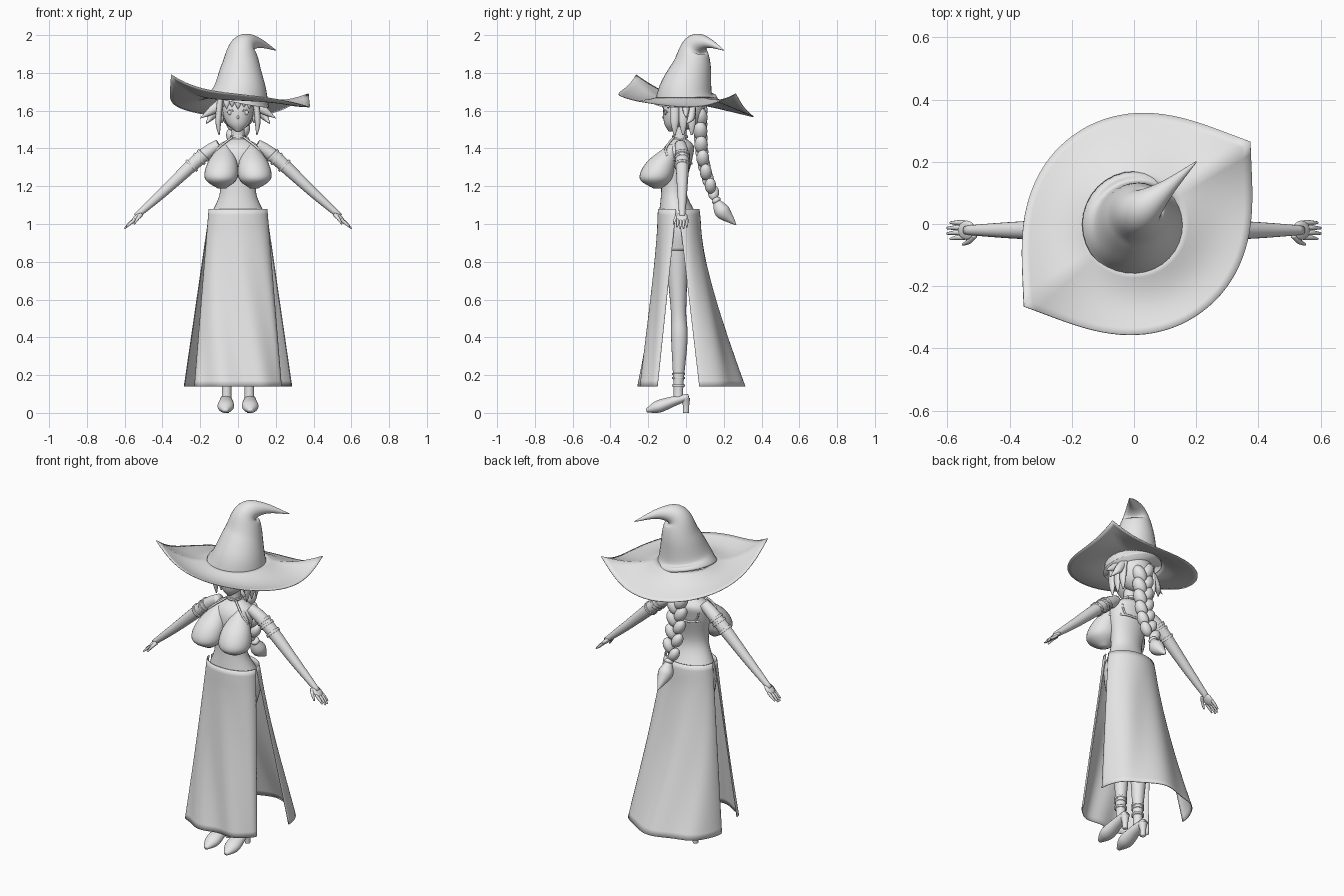
import bpy, bmesh, math
from mathutils import Vector, Matrix

cube = bpy.data.objects.get("Cube")
if cube:
    bpy.data.objects.remove(cube)

grey = bpy.data.materials.new("plain_grey")
grey.use_nodes = True
grey.diffuse_color = (.8, .8, .8, 1)
grey.node_tree.nodes["Principled BSDF"].inputs["Base Color"].default_value = grey.diffuse_color


def finish(name, bm, mirror=False, sheet=False):
    """Turn a bmesh into a smooth grey object, optionally mirrored or given cloth thickness."""
    bmesh.ops.recalc_face_normals(bm, faces=bm.faces)
    mesh = bpy.data.meshes.new(name)
    bm.to_mesh(mesh)
    bm.free()
    mesh.materials.append(grey)
    for polygon in mesh.polygons:
        polygon.use_smooth = True
    part = bpy.data.objects.new(name, mesh)
    bpy.context.collection.objects.link(part)
    if mirror:
        part.modifiers.new("Mirror", 'MIRROR').use_mirror_merge = False
    if sheet:
        solid = part.modifiers.new("Solidify", 'SOLIDIFY')
        solid.thickness = .004
        solid.offset = 0


def spline(rows, steps):
    """Smooth curve through rows of any length."""
    last = len(rows) - 1
    pick = lambda i: rows[max(0, min(last, i))]
    curve = []
    for i in range(last):
        for s in range(steps):
            t = s / steps
            curve.append([b + t / 2 * (c - a + t * (2*a - 5*b + 4*c - d + t * (3*(b - c) + d - a)))
                          for a, b, c, d in zip(pick(i - 1), pick(i), pick(i + 1), pick(i + 2))])
    return curve + [list(rows[last])]


def skin(bm, grid, wrap):
    """Bridge rows of points with quads."""
    rows = [[bm.verts.new(point) for point in row] for row in grid]
    for a, b in zip(rows, rows[1:]):
        for j in range(len(a) if wrap else len(a) - 1):
            k = (j + 1) % len(a)
            bm.faces.new((a[j], a[k], b[k], b[j]))
    return rows


def tube(name, path, widths, depth=1, follow=True, mirror=False, sides=20):
    """Rounded tube along a path; follow turns its rings to face along the path."""
    if len(widths) == 1:
        widths = widths * len(path)
    rows = spline([(*point, width) for point, width in zip(path, widths)], 6)
    centres = [Vector(row[:3]) for row in rows]
    grid = []
    for i, centre in enumerate(centres):
        tangent = centres[min(i + 1, len(rows) - 1)] - centres[max(i - 1, 0)]
        turn = Vector((0, 0, 1)).rotation_difference(tangent)
        ring = []
        for j in range(sides):
            angle = math.tau * j / sides
            point = rows[i][3] * Vector((math.cos(angle), depth * math.sin(angle), 0))
            ring.append(centre + (turn @ point if follow else point))
        grid.append(ring)
    bm = bmesh.new()
    ends = skin(bm, grid, True)
    bm.faces.new(ends[0])
    bm.faces.new(ends[-1])
    finish(name, bm, mirror)


def ball(name, position, size, tilt=0, axis='X', mirror=False):
    bm = bmesh.new()
    place = Matrix.Translation(position) @ Matrix.Rotation(tilt, 4, axis) @ Matrix.Diagonal((*size, 1))
    bmesh.ops.create_uvsphere(bm, u_segments=20, v_segments=12, radius=1, matrix=place)
    finish(name, bm, mirror)


# Hat: drooping crown and a wide brim drawn out into two opposite corners
tube("hat_crown", [(0, 0, 1.65), (.01, 0, 1.71), (.015, .03, 1.83), (.03, .05, 1.94), (.1, .11, 1.96), (.2, .2, 1.92)],
     (.17, .142, .105, .068, .03, .002), sides=32)
brim = []
for step in range(10):
    t = step / 9
    ring = []
    for j in range(80):
        turn = math.tau * j / 80
        off_corner = min(turn % math.pi, -turn % math.pi)
        peak = math.exp(-3 * off_corner)
        edge = 1.62 - .05 * math.cos(turn) - .037 * math.sin(turn) + .12 * peak
        reach = .15 + (.2 + .1 * peak) * t
        angle = turn + math.radians(36)
        height = 1.67 + (edge - 1.67) * t ** 1.5 - .02 * math.sin(math.pi * t)
        ring.append((reach * math.cos(angle) + .01 * t, reach * math.sin(angle), height))
    brim.append(ring)
bm = bmesh.new()
skin(bm, brim, True)
finish("hat_brim", bm, sheet=True)

# Head, face and ears
tube("head", [(0, -.08, 1.49), (0, -.054, 1.535), (0, -.035, 1.62), (0, -.02, 1.7)],
     (.012, .062, .085, .07), follow=False, sides=28)
ball("nose", (0, -.116, 1.565), (.007, .01, .01))
ball("mouth", (0, -.108, 1.53), (.016, .006, .004))
ball("eyes", (.037, -.105, 1.59), (.02, .008, .014), -.35, 'Z', True)
tube("eyelids", [(.016, -.116, 1.59), (.037, -.114, 1.604), (.06, -.095, 1.592)], [.003], mirror=True, sides=8)
ball("ears", (.085, -.01, 1.565), (.012, .02, .03), .3, mirror=True)

# Hair: cap, fringe, side locks and outward flicks
ball("hair_cap", (0, .01, 1.62), (.1, .09, .12))
for i in range(-3, 4):
    angle = i * .36
    x, y = .09 * math.sin(angle), -.02 - .1 * math.cos(angle)
    tip = 1.61 + .01 * (i % 2)
    tube("fringe_lock", [(x, y, tip), (x, y, tip + .03), (x, y + .01, 1.7)],
         (.002, .017, .021), .6, follow=False, sides=8)
for i in range(3):
    y = .045 * i - .06
    tube("side_lock", [(.1, y, 1.47), (.104, y, 1.55), (.09, y, 1.7)],
         (.003, .016, .016), 1.5, follow=False, mirror=True, sides=10)
for i in range(2):
    lift = .03 * i
    tube("hair_flick", [(.09, lift, 1.64), (.14, lift, 1.6 - lift), (.2 - lift, 0, 1.56 - lift)],
         (.025, .022, .001), .8, mirror=True, sides=10)

# Braid hanging down the back, in strands that alternate from side to side
strands = 13
for i in range(strands):
    t = i / strands
    side = 1 if i % 2 else -1
    size = .044 - .012 * t
    ball("braid_strand", (side * .024, .075 + .09 * t ** 3, 1.6 - .47 * t),
         (size * .85, size * .9, size * 1.3), side * .5, 'Y')
ball("braid_tie", (0, .16, 1.125), (.025, .025, .016), .6)
tube("braid_tail", [(0, .265, .995), (0, .235, 1.025), (0, .19, 1.07), (0, .16, 1.125)],
     (.002, .022, .042, .016), sides=14)

# Torso, neck and bust
tube("torso", [(0, -.04, .86), (0, -.035, 1), (0, -.065, 1.17), (0, -.05, 1.34), (0, -.035, 1.41), (0, -.03, 1.45)],
     (.14, .16, .095, .118, .11, .05), .7, follow=False, sides=32)
tube("neck", [(0, -.03, 1.42), (0, -.035, 1.54)], [.035], follow=False)
tube("bust", [(.085, -.15, 1.187), (.09, -.16, 1.24), (.082, -.13, 1.33), (.07, -.07, 1.42)],
     (.02, .085, .076, .02), follow=False, mirror=True, sides=28)

# Collar and straps
tube("collar", [(0, -.032, 1.455), (0, -.032, 1.468)], [.042], follow=False)
tube("neck_straps", [(.135, -.1, 1.36), (.1, -.105, 1.405), (.03, -.065, 1.46)], [.006], mirror=True, sides=8)
tube("back_straps", [(0, .03, 1.32), (.08, .01, 1.325), (.13, -.1, 1.35)], [.006], mirror=True, sides=8)
tube("shoulder_straps", [(.07, .014, 1.325), (.09, .012, 1.38), (.03, -.01, 1.46)], [.005], mirror=True, sides=8)

# Arms, armbands and hands
tube("arms", [(.1, -.03, 1.42), (.2, -.02, 1.35), (.4, -.02, 1.165), (.54, -.02, 1.04)],
     (.03, .036, .026, .015), mirror=True)
for x in (.18, .2, .24):
    z = 1.53 - .9 * x
    tube("armband", [(x, -.02, z), (x + .01, -.02, z - .01)], [.041], mirror=True)
ball("palms", (.538, -.02, 1.035), (.036, .031, .013), .75, 'Y', True)
for i in range(4):
    y = .016 * i - .044
    reach = .045 if i in (0, 3) else .055
    tube("finger", [(.545, y, 1.025), (.545 + reach / 2, y, 1.005), (.545 + reach, y * 1.1, 1.025 - reach * .9)],
         (.008, .008, .004), mirror=True, sides=8)
tube("thumbs", [(.513, -.035, 1.05), (.53, -.055, 1.03), (.55, -.066, 1)], (.011, .009, .004), mirror=True, sides=8)


# Split skirt: front and back panels with folds that grow towards the hem
def panel(name, flare, middle, middle_flare, side, side_flare):
    grid = []
    for step in range(31):
        z = 1.08 - .94 * step / 30
        t = (1 - z) / .86
        half = .16 + flare * t
        edge = side + side_flare * t
        row = []
        for i in range(-20, 21):
            angle = i / 20 * math.pi / 2
            fold = .012 * max(0, t) * math.sin(6 * angle + 5 * z)
            bulge = middle + middle_flare * t * abs(t) ** .4 - edge + fold
            row.append((half * math.sin(angle), edge + bulge * math.cos(angle), z))
        grid.append(row)
    bm = bmesh.new()
    skin(bm, grid, False)
    finish(name, bm, sheet=True)


panel("skirt_front", .07, -.15, -.1, -.06, -.09)
panel("skirt_back", .125, .077, .225, -.03, .1)

# Legs, ankle bands and heeled shoes
tube("legs", [(.06, -.04, .08), (.06, -.04, .16), (.06, -.035, .4), (.06, -.04, .55), (.07, -.05, .9)],
     (.026, .027, .044, .041, .066), follow=False, mirror=True)
for z in (.14, .18, .2):
    tube("ankle_band", [(.06, -.04, z), (.06, -.04, z + .01)], [.035], follow=False, mirror=True)
tube("shoes", [(.065, .015, .085), (.063, -.07, .06), (.065, -.15, .032), (.066, -.21, .012)],
     (.022, .036, .043, .012), .75, mirror=True)
tube("shoe_heels", [(.063, 0, 0), (.063, 0, .04), (.063, -.005, .08)], (.015, .017, .027), follow=False, mirror=True)
